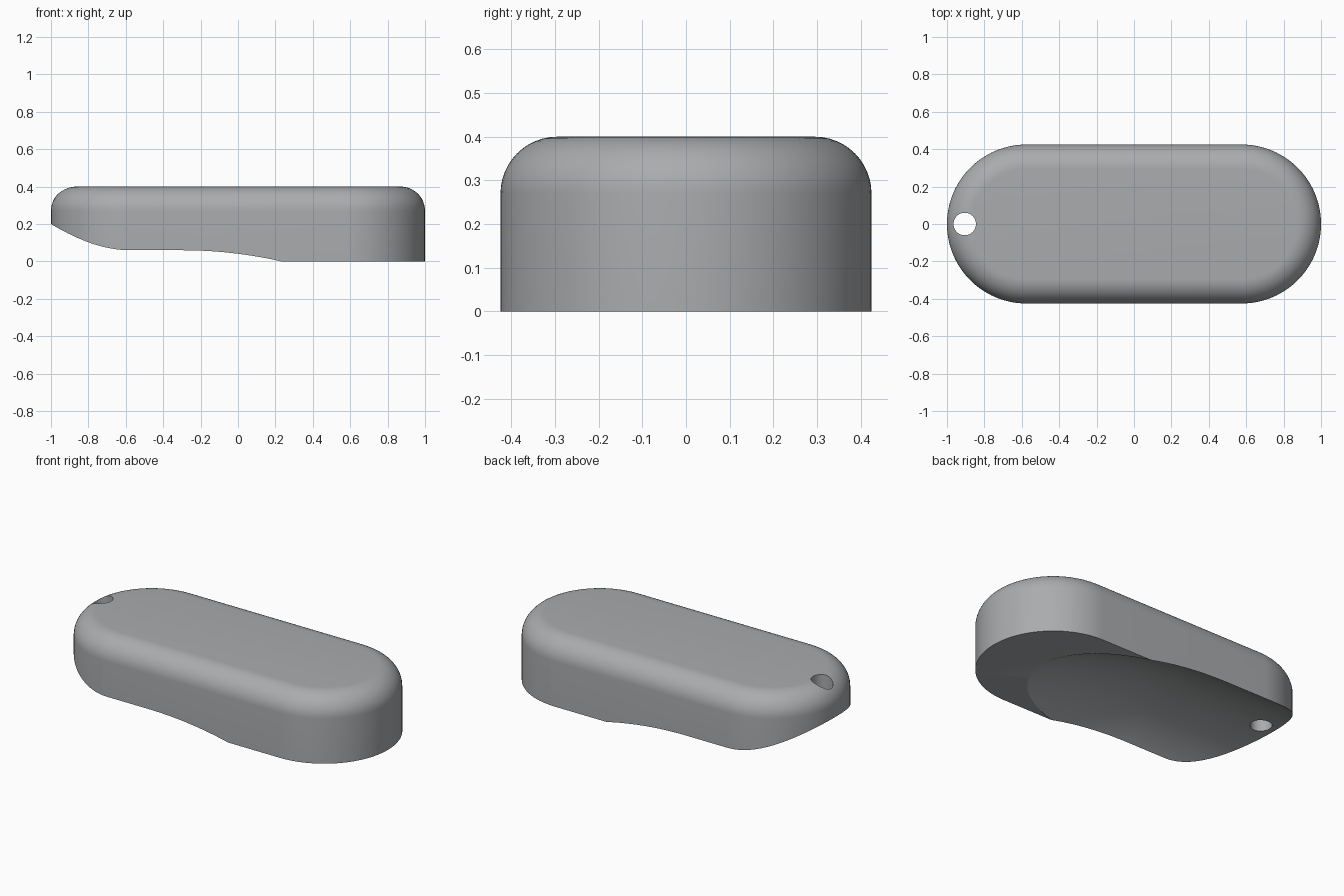
import bpy, bmesh
from math import sin, cos, pi, sqrt, radians

if "Cube" in bpy.data.objects:
    bpy.data.objects.remove(bpy.data.objects["Cube"])

HALF_LEN, RADIUS, HEIGHT, ROUND = 1.0, 0.425, 0.40, 0.13
STRAIGHT = HALF_LEN - RADIUS

grey = bpy.data.materials.new("neutral grey")
grey.use_nodes = True
colour = (0.40, 0.41, 0.42, 1)
grey.diffuse_color = colour
grey.node_tree.nodes["Principled BSDF"].inputs["Base Color"].default_value = colour


def make_object(name, bm):
    bmesh.ops.recalc_face_normals(bm, faces=bm.faces)
    mesh = bpy.data.meshes.new(name)
    bm.to_mesh(mesh)
    bm.free()
    mesh.materials.append(grey)
    obj = bpy.data.objects.new(name, mesh)
    bpy.context.collection.objects.link(obj)
    return obj


def loft(bm, loops):
    """Skin closed loops of points and cap both ends."""
    rings = [[bm.verts.new(p) for p in loop] for loop in loops]
    n = len(rings[0])
    for a, b in zip(rings, rings[1:]):
        for i in range(n):
            j = (i + 1) % n
            bm.faces.new((a[i], a[j], b[j], b[i]))
    bm.faces.new(rings[0])
    bm.faces.new(rings[-1])


def stadium(r, z, steps=48):
    points = []
    for side in (1, -1):
        for i in range(steps + 1):
            a = pi * i / steps - pi / 2
            points.append((side * (STRAIGHT + r * cos(a)), side * r * sin(a), z))
    return points


def cut(target, cutter):
    mod = target.modifiers.new("cut", 'BOOLEAN')
    mod.operation, mod.solver, mod.object = 'DIFFERENCE', 'EXACT', cutter
    bpy.context.view_layer.objects.active = target
    bpy.ops.object.modifier_apply(modifier=mod.name)
    bpy.data.objects.remove(cutter)


# Body: long rounded slab with a softly rounded top edge
bm = bmesh.new()
loops = [stadium(RADIUS, 0)]
for i in range(13):
    a = pi / 2 * i / 12
    loops.append(stadium(RADIUS - ROUND + ROUND * cos(a), HEIGHT - ROUND + ROUND * sin(a)))
loft(bm, loops)
body = make_object("body", bm)

# Scoop: arched channel underneath that runs out towards the thick end
ARCH, SWEEP, RISE, START, END = 0.715, 2.4, 0.2, -0.3, 0.9


def scoop_section(x):
    drop = SWEEP - sqrt(SWEEP ** 2 - max(0, x - START) ** 2)
    loop = []
    for i in range(41):
        y = 0.55 * (i / 20 - 1)
        loop.append((x, y, RISE - drop - ARCH + sqrt(ARCH ** 2 - y ** 2)))
    return loop + [(x, 0.55, -0.6), (x, -0.55, -0.6)]


bm = bmesh.new()
stations = [-1.2] + [START + (END - START) * i / 32 for i in range(33)]
loft(bm, [scoop_section(x) for x in stations])
cut(body, make_object("scoop_cutter", bm))

# Small vertical hole at the thin end
bm = bmesh.new()
loft(bm, [[(-0.905 + 0.06 * cos(2 * pi * i / 48), 0.06 * sin(2 * pi * i / 48), z)
           for i in range(48)] for z in (-0.1, 0.6)])
cut(body, make_object("hole_cutter", bm))

# Smooth shading with crisp edges
bpy.ops.object.select_all(action='DESELECT')
body.select_set(True)
bpy.context.view_layer.objects.active = body
bpy.ops.object.shade_smooth_by_angle(angle=radians(25))
